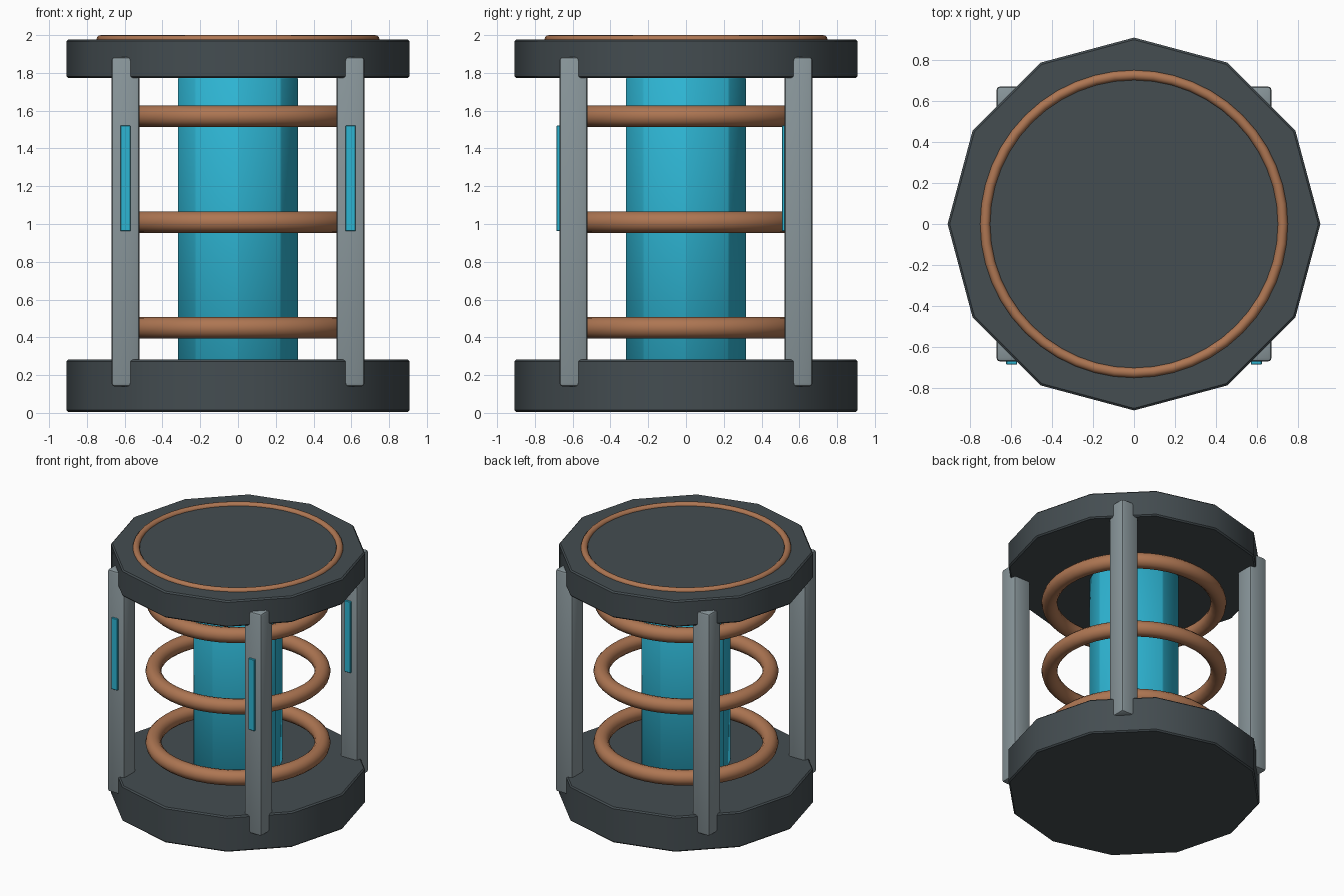
import bpy, math

if "Cube" in bpy.data.objects:
    bpy.data.objects.remove(bpy.data.objects["Cube"])


def material(name, color):
    m = bpy.data.materials.new(name)
    m.diffuse_color = (*color, 1)
    m.use_nodes = True
    m.node_tree.nodes["Principled BSDF"].inputs["Base Color"].default_value = m.diffuse_color
    return m


DARK = material("dark_metal", (0.058, 0.074, 0.082))
STEEL = material("grey_steel", (0.25, 0.305, 0.325))
COPPER = material("copper", (0.42, 0.18, 0.085))
CYAN = material("glowing_cyan", (0.027, 0.46, 0.65))


def finish(name, mat, bevel=0.0, segments=1, angle=35):
    ob = bpy.context.object
    ob.name = name
    ob.data.materials.append(mat)
    if bevel:
        b = ob.modifiers.new("edge_bevel", 'BEVEL')
        b.width, b.segments = bevel, segments
        b.limit_method, b.angle_limit = 'ANGLE', math.radians(40)
        bpy.ops.object.modifier_apply(modifier=b.name)
    bpy.ops.object.shade_smooth_by_angle(angle=math.radians(angle))
    return ob


def prism(name, mat, sides, radius, z0, z1, bevel):
    bpy.ops.mesh.primitive_cylinder_add(vertices=sides, radius=radius, depth=z1 - z0,
                                        location=(0, 0, (z0 + z1) / 2))
    return finish(name, mat, bevel)


def box(name, mat, size, location, bevel, segments=1):
    bpy.ops.mesh.primitive_cube_add(size=1, location=location)
    ob = bpy.context.object
    ob.scale = size
    bpy.ops.object.transform_apply(location=False, rotation=False, scale=True)
    return finish(name, mat, bevel, segments)


def ring(name, major, minor, z):
    bpy.ops.mesh.primitive_torus_add(major_radius=major, minor_radius=minor,
                                     major_segments=48, minor_segments=12,
                                     location=(0, 0, z))
    return finish(name, COPPER, angle=60)


# Twelve-sided end caps
prism("bottom_cap", DARK, 12, 0.908, 0.005, 0.283, 0.01)
prism("top_cap", DARK, 12, 0.908, 1.772, 1.978, 0.01)

# Eight-sided energy core
prism("core", CYAN, 8, 0.322, 0.25, 1.775, 0.008)

# Coils around the core and the trim ring on the lid
for i, z in enumerate((0.45, 1.01, 1.57)):
    ring(f"coil_{i + 1}", 0.602, 0.057, z)
ring("lid_ring", 0.725, 0.025, 1.975)

# Corner posts, each with a light strip on its front face
POST, WIDTH = 0.596, 0.148
for sx, side in ((-1, "left"), (1, "right")):
    for sy, end in ((-1, "front"), (1, "back")):
        x, y = sx * POST, sy * POST
        box(f"post_{end}_{side}", STEEL, (WIDTH, WIDTH, 1.745), (x, y, 1.012), 0.018, 2)
        box(f"light_strip_{end}_{side}", CYAN, (0.053, 0.03, 0.56),
            (x, y - WIDTH / 2, 1.242), 0.003)
